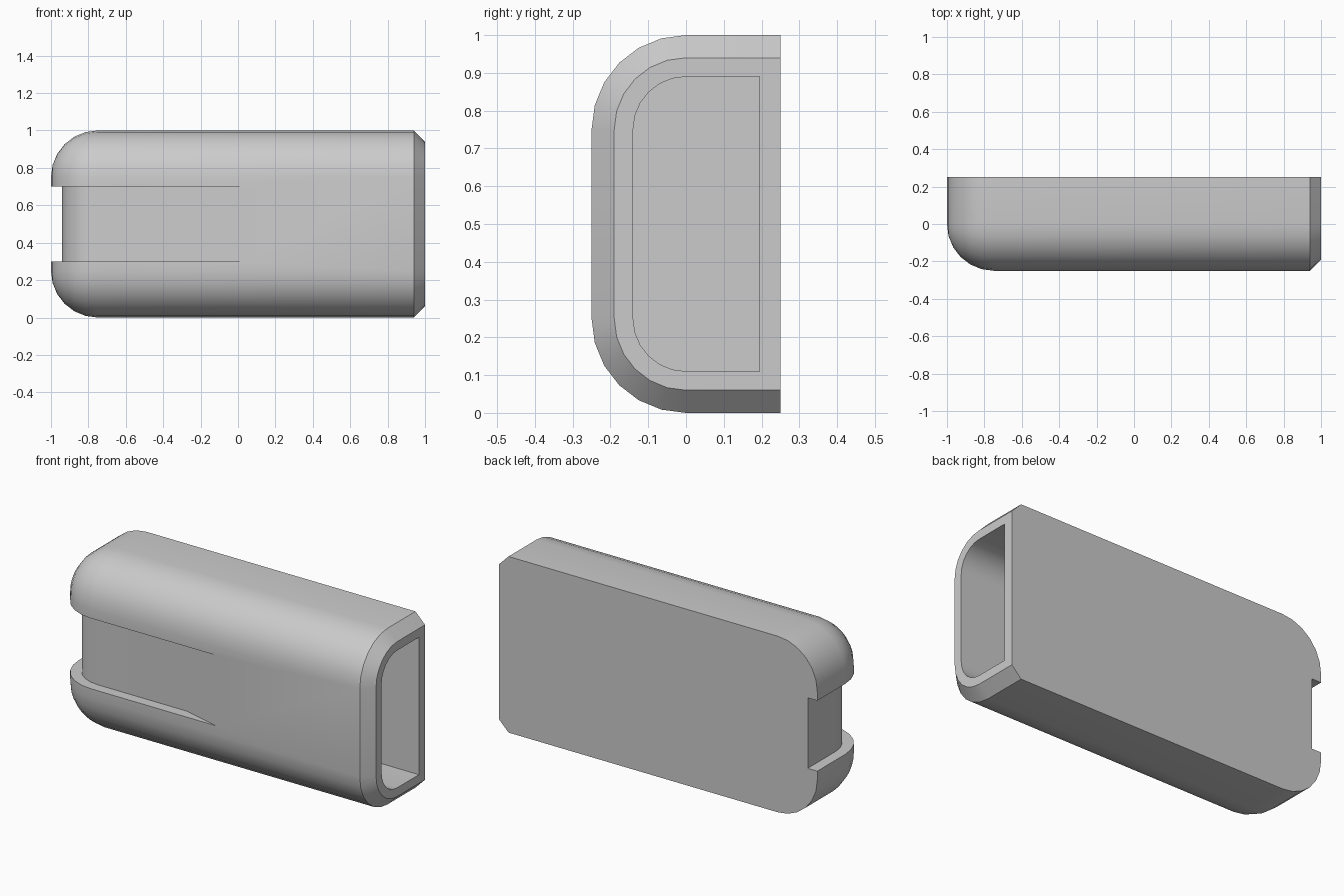
import bpy, bmesh
from math import sin, cos, radians

if "Cube" in bpy.data.objects:
    bpy.data.objects.remove(bpy.data.objects["Cube"])

SEG = 6
ANGLES = [radians(90 * i / SEG) for i in range(SEG + 1)]


def make_object(name, bm):
    bmesh.ops.remove_doubles(bm, verts=bm.verts[:], dist=1e-5)
    bmesh.ops.dissolve_degenerate(bm, edges=bm.edges[:], dist=1e-5)
    bmesh.ops.recalc_face_normals(bm, faces=bm.faces[:])
    mesh = bpy.data.meshes.new(name)
    bm.to_mesh(mesh)
    bm.free()
    ob = bpy.data.objects.new(name, mesh)
    bpy.context.collection.objects.link(ob)
    return ob


def section(r, back):
    """Y-Z outline: square at the back, two front corners of radius r."""
    low = [(-r * sin(a), 0.25 - r * cos(a)) for a in ANGLES]
    high = [(y, 1 - z) for y, z in reversed(low)]
    return [(back, 0.25 - r)] + low + high + [(back, 0.75 + r)]


def loft(name, stations, back):
    """Skin a row of sections given as (x, corner radius)."""
    bm = bmesh.new()
    rings = [[bm.verts.new((x, y, z)) for y, z in section(r, back)] for x, r in stations]
    n = len(rings[0])
    for a, b in zip(rings, rings[1:]):
        for i in range(n):
            j = (i + 1) % n
            bm.faces.new((a[i], a[j], b[j], b[i]))
    # A zero-radius start collapses to a plain rectangle
    first = rings[0]
    if stations[0][1] < 1e-4:
        bm.faces.new((first[0], first[1], first[n - 2], first[n - 1]))
    else:
        bm.faces.new(first)
    bm.faces.new(rings[-1])
    return make_object(name, bm)


def subtract(target, cutter):
    cutter.hide_render = True
    mod = target.modifiers.new("cut", 'BOOLEAN')
    mod.operation = 'DIFFERENCE'
    mod.solver = 'EXACT'
    mod.object = cutter
    bpy.context.view_layer.objects.active = target
    bpy.ops.object.modifier_apply(modifier=mod.name)
    bpy.data.objects.remove(cutter)


# Case body: rounded closed end, long shell, chamfered open end
round_end = [(-0.75 - 0.25 * cos(a), 0.25 * sin(a)) for a in ANGLES]
case = loft("case_body", round_end + [(0.94, 0.25), (1.0, 0.19)], 0.25)

# Pocket opening at the right end
pocket = loft("pocket_cutter", [(-0.75, 0.14), (1.2, 0.14)], 0.195)
subtract(case, pocket)

# Recessed channel around the closed end, ramping out on the front
floor = [(-0.94, 0.3)] + [(-0.75 - 0.19 * cos(a), -0.19 * sin(a)) for a in ANGLES]
outline = floor + [(-0.19, -0.19), (0.04, -0.25), (0.04, -0.4), (-1.2, -0.4), (-1.2, 0.3)]
bm = bmesh.new()
face = bm.faces.new([bm.verts.new((x, y, 0.3)) for x, y in outline])
grown = bmesh.ops.extrude_face_region(bm, geom=[face])["geom"]
bmesh.ops.translate(bm, vec=(0, 0, 0.4),
                    verts=[v for v in grown if isinstance(v, bmesh.types.BMVert)])
subtract(case, make_object("channel_cutter", bm))

# Smooth curves, crisp edges
bpy.ops.object.select_all(action='DESELECT')
case.select_set(True)
bpy.context.view_layer.objects.active = case
bpy.ops.object.shade_smooth_by_angle(angle=radians(25))
